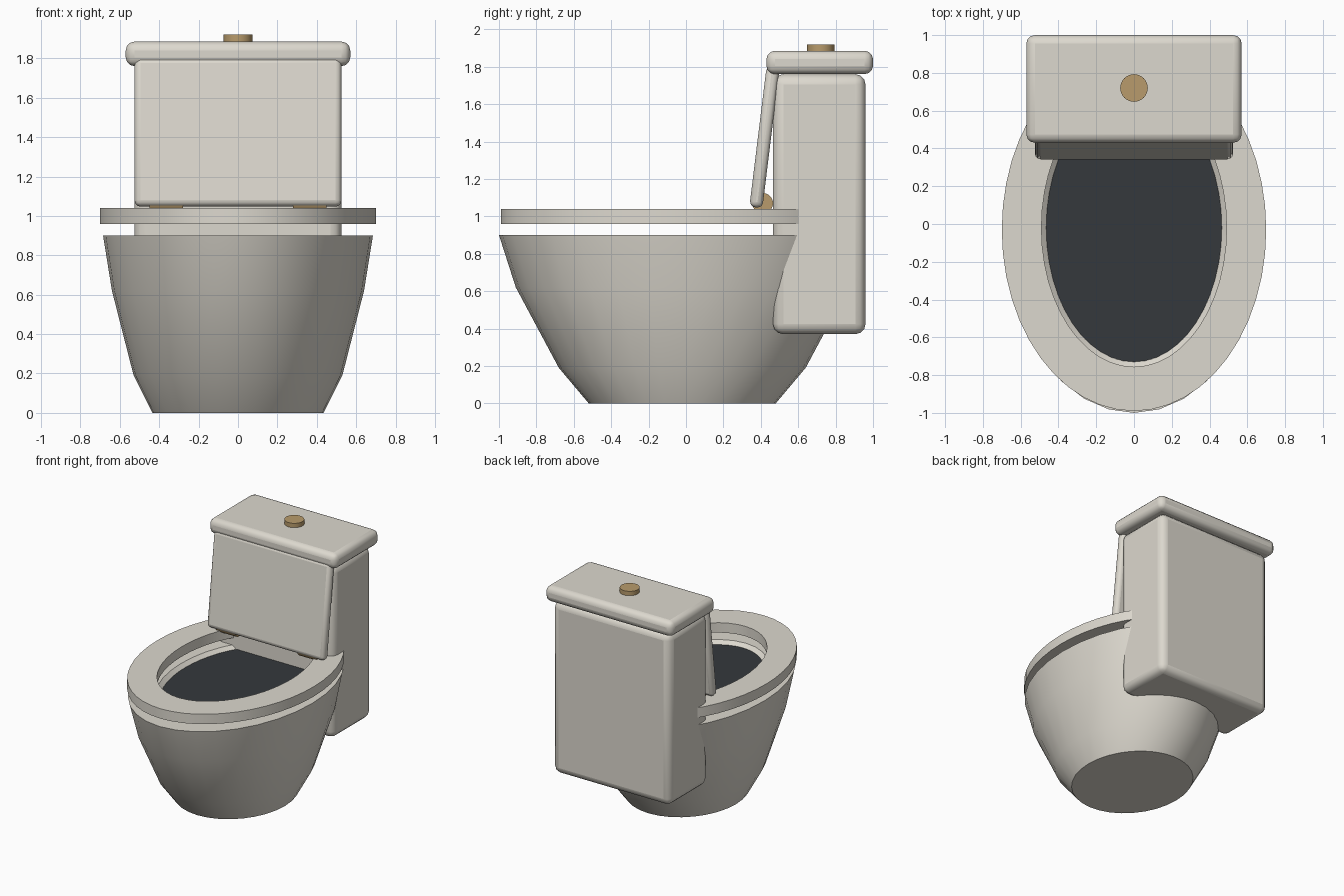
import bpy, bmesh
from math import sin, cos, pi, radians

if "Cube" in bpy.data.objects:
    bpy.data.objects.remove(bpy.data.objects["Cube"])


def material(name, rgb):
    m = bpy.data.materials.new(name)
    m.diffuse_color = (*rgb, 1)
    m.use_nodes = True
    m.node_tree.nodes["Principled BSDF"].inputs["Base Color"].default_value = m.diffuse_color
    return m


ceramic = material("ceramic", (0.72, 0.69, 0.62))
bronze = material("bronze", (0.48, 0.33, 0.15))
dark = material("dark_water", (0.035, 0.04, 0.045))


def smooth(ob, angle=35):
    bpy.ops.object.select_all(action='DESELECT')
    ob.select_set(True)
    bpy.context.view_layer.objects.active = ob
    bpy.ops.object.shade_smooth_by_angle(angle=radians(angle))


def loft(name, rings, mat, n, closed=False, cap_start=False, cap_end=False):
    """Skin elliptical rings given as (half width, half depth, centre y, z)."""
    bm = bmesh.new()
    loops = [[bm.verts.new((a * cos(2 * pi * i / n), cy + b * sin(2 * pi * i / n), z))
              for i in range(n)] for a, b, cy, z in rings]
    pairs = list(zip(loops, loops[1:]))
    if closed:
        pairs.append((loops[-1], loops[0]))
    for lo, hi in pairs:
        for i in range(n):
            j = (i + 1) % n
            bm.faces.new((lo[i], lo[j], hi[j], hi[i]))
    if cap_start:
        bm.faces.new(loops[0][::-1])
    if cap_end:
        bm.faces.new(loops[-1])
    if closed or cap_start and cap_end:
        bmesh.ops.recalc_face_normals(bm, faces=bm.faces)
    me = bpy.data.meshes.new(name)
    bm.to_mesh(me)
    bm.free()
    ob = bpy.data.objects.new(name, me)
    bpy.context.collection.objects.link(ob)
    me.materials.append(mat)
    smooth(ob)
    return ob


def rounded_box(name, size, centre, bevel, tilt=0):
    bpy.ops.mesh.primitive_cube_add(size=1, location=centre)
    ob = bpy.context.object
    ob.name = name
    ob.scale = size
    bpy.ops.object.transform_apply(location=False, rotation=False, scale=True)
    ob.rotation_euler.x = tilt
    mod = ob.modifiers.new("bevel", 'BEVEL')
    mod.width, mod.segments = bevel, 3
    ob.data.materials.append(ceramic)
    smooth(ob)
    return ob


def cylinder(name, radius, depth, centre, rot=(0, 0, 0)):
    bpy.ops.mesh.primitive_cylinder_add(vertices=32, radius=radius, depth=depth,
                                        location=centre, rotation=rot)
    ob = bpy.context.object
    ob.name = name
    ob.data.materials.append(bronze)
    smooth(ob)


# Bowl: outer wall, flat rim, short sloping inner wall
loft("bowl", [(0.435, 0.50, -0.02, 0), (0.53, 0.66, -0.02, 0.19),
              (0.64, 0.89, -0.02, 0.62), (0.685, 0.975, -0.025, 0.90),
              (0.50, 0.745, -0.02, 0.90), (0.465, 0.71, -0.02, 0.87)],
     ceramic, 32, cap_start=True, cap_end=True)

# Dark water surface inside the bowl
loft("water", [(0.465, 0.71, -0.02, 0.865), (0.465, 0.71, -0.02, 0.875)],
     dark, 48, cap_start=True, cap_end=True)

# Seat ring floating just above the rim
loft("seat", [(0.70, 0.96, -0.03, 0.96), (0.70, 0.96, -0.03, 1.04),
              (0.49, 0.736, -0.02, 1.04), (0.49, 0.736, -0.02, 0.96)],
     ceramic, 48, closed=True)

# Tank, tank lid and raised seat cover
rounded_box("tank", (1.05, 0.495, 1.39), (0, 0.7125, 1.065), 0.055)
rounded_box("tank_lid", (1.14, 0.57, 0.125), (0, 0.715, 1.8225), 0.045)
rounded_box("seat_cover", (1.05, 0.07, 0.76), (0, 0.42, 1.425), 0.03, radians(-7))

# Flush button and hinges
cylinder("flush_button", 0.073, 0.06, (0, 0.72, 1.89))
for side, label in ((-1, "left"), (1, "right")):
    cylinder("hinge_" + label, 0.055, 0.17, (side * 0.365, 0.41, 1.07), (0, pi / 2, 0))
